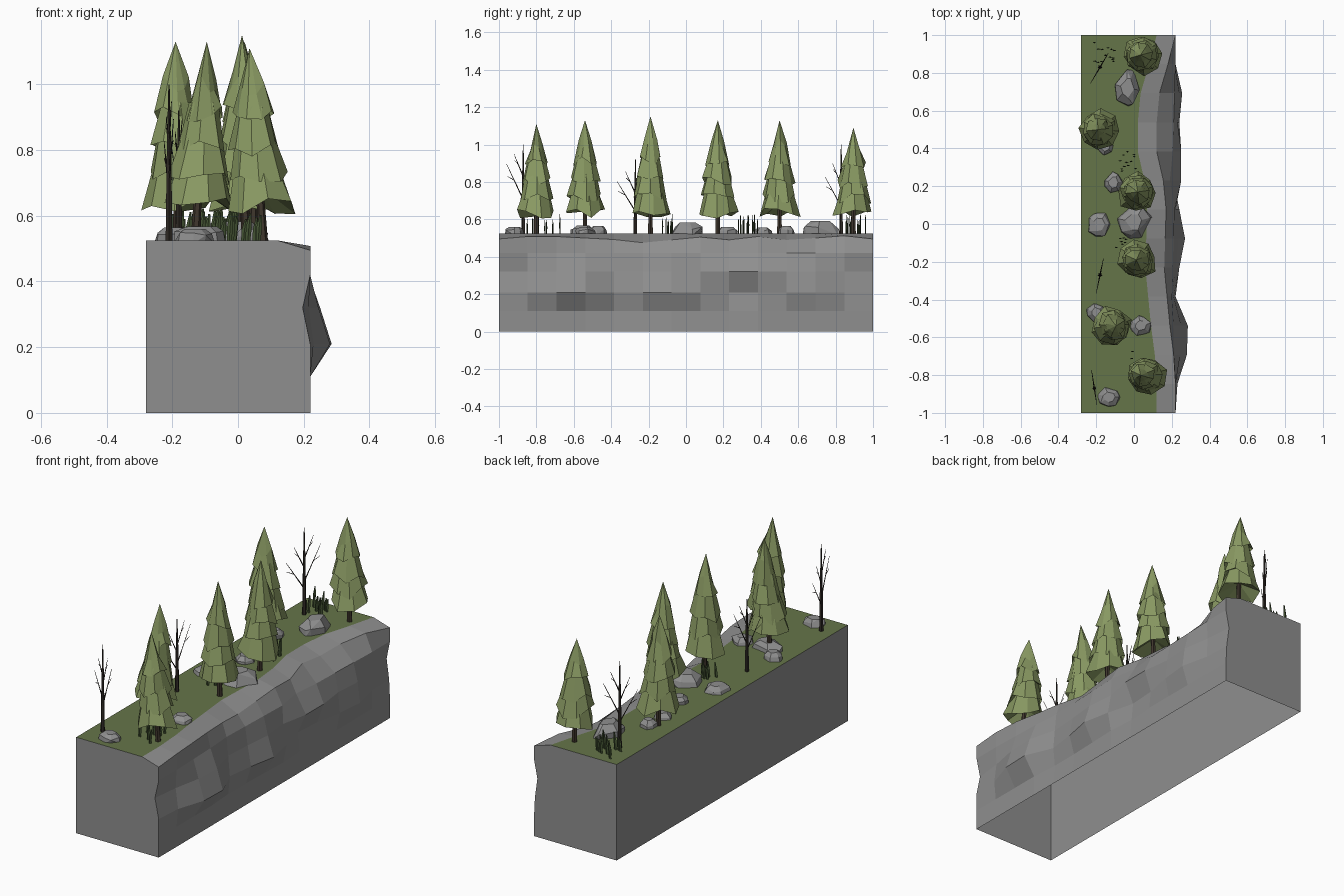
import bpy, bmesh, math, random
from mathutils import Vector, Matrix

if "Cube" in bpy.data.objects:
    bpy.data.objects.remove(bpy.data.objects["Cube"])

random.seed(4)
TOP = 0.525


def material(name, rgb):
    m = bpy.data.materials.new(name)
    m.diffuse_color = (*rgb, 1)
    m.use_nodes = True
    m.node_tree.nodes["Principled BSDF"].inputs["Base Color"].default_value = m.diffuse_color
    return m


ROCK = material("grey rock", (0.275, 0.275, 0.275))
GRASS = material("grass green", (0.13, 0.178, 0.066))
LEAF = material("pine green", (0.255, 0.325, 0.125))
BARK = material("brown bark", (0.05, 0.037, 0.026))
DEAD = material("dead wood", (0.03, 0.024, 0.019))
REED = material("dark reed green", (0.055, 0.085, 0.032))


def finish(name, bm, *mats, fix=True):
    if fix:
        bmesh.ops.recalc_face_normals(bm, faces=bm.faces)
    me = bpy.data.meshes.new(name)
    bm.to_mesh(me)
    bm.free()
    for m in mats:
        me.materials.append(m)
    ob = bpy.data.objects.new(name, me)
    bpy.context.collection.objects.link(ob)
    return ob


def stick(bm, a, b, r0, r1, sides=5):
    """Tapered rod between two points."""
    a, b = Vector(a), Vector(b)
    d = b - a
    rot = d.to_track_quat('Z', 'Y').to_matrix().to_4x4()
    bmesh.ops.create_cone(bm, cap_ends=True, segments=sides, radius1=r0, radius2=r1,
                          depth=d.length, matrix=Matrix.Translation((a + b) / 2) @ rot)


# Cliff block: one cross-section per column, grassy strip on top, rough +x face, open underside
edge = [.12, .12, .11, .09, .075, .06, .065, .07, .055, .02, .02, .035, .08, .12]
rim_z = [.495, .508, .508, .50, .492, .475, .49, .505, .49, .508, .49, .50, .512, .495]
face_rows = {
    0.42: [.22, .22, .215, .21, .20, .205, .21, .215, .19, .205, .21, .215, .22, .22],
    0.32: [.197, .215, .245, .25, .21, .22, .235, .22, .25, .25, .23, .24, .215, .20],
    0.21: [.22, .23, .28, .285, .22, .24, .27, .24, .20, .21, .24, .255, .22, .215],
    0.11: [.22, .22, .22, .22, .21, .21, .215, .22, .21, .22, .22, .22, .22, .22],
}
bm = bmesh.new()
columns = []
for i, b in enumerate(edge):
    y = -1 + 2 * i / 13
    prof = [(-.28, 0), (-.28, TOP), (b, TOP), (b + .1, rim_z[i])]
    prof += [(row[i], z) for z, row in face_rows.items()] + [(.22, 0)]
    columns.append([bm.verts.new((x, y, z)) for x, z in prof])
for p, q in zip(columns, columns[1:]):
    for k in range(len(p) - 1):
        f = bm.faces.new((p[k], p[k + 1], q[k + 1], q[k]))
        f.material_index = 1 if k == 1 else 0
bm.faces.new(columns[0])
bm.faces.new(columns[-1])
bmesh.ops.recalc_face_normals(bm, faces=bm.faces)
bm.normal_update()
if next(f for f in bm.faces if f.material_index == 1).normal.z < 0:
    bmesh.ops.reverse_faces(bm, faces=bm.faces)
finish("cliff_block", bm, ROCK, GRASS, fix=False)


# Pine trees: trunk plus stacked jagged skirts
def pine(x, y, top, lean):
    bm = bmesh.new()
    tip_x = x + lean
    stick(bm, (x - lean * .4, y, TOP - .01), (x, y, .70), .015, .011, 6)
    finish("pine_trunk", bm, BARK)
    bm = bmesh.new()
    n, base = 8, 0.63
    h = top - base
    spin = random.uniform(0, 1)
    # (height fraction, radius) for upper and lower ring of each skirt
    tiers = [((1, 0), (.55, .066)), ((.63, .045), (.35, .083)),
             ((.43, .060), (.17, .094)), ((.25, .070), (0, .106))]

    def ring(t, r, jag):
        cx = x + (tip_x - x) * t
        out = []
        for k in range(n):
            a = spin + math.tau * k / n
            rr = r * random.uniform(.84, 1.08) if jag else r
            dz = random.uniform(-.026, .028) if jag else 0
            out.append(bm.verts.new((cx + rr * math.cos(a), y + rr * math.sin(a), base + h * t + dz)))
        return out

    def bridge(a, b):
        for k in range(n):
            bm.faces.new((a[k], a[(k + 1) % n], b[(k + 1) % n], b[k]))

    last = None
    for i, (up, low) in enumerate(tiers):
        spin += .2
        if i == 0:
            tip = bm.verts.new((tip_x, y, top))
            upper = ring(.74, .037, True)
            for k in range(n):
                bm.faces.new((tip, upper[k], upper[(k + 1) % n]))
        else:
            upper = ring(*up, False)
            bridge(last, upper)
        last = ring(*low, True)
        bridge(upper, last)
    hub = bm.verts.new((x, y, base + .06))
    for k in range(n):
        bm.faces.new((hub, last[k], last[(k + 1) % n]))
    finish("pine_foliage", bm, LEAF)


for spec in [(.065, -.80, 1.11, -.03), (-.12, -.54, 1.13, .025), (.02, -.19, 1.15, -.008),
             (.015, .17, 1.13, .005), (-.185, .50, 1.13, -.005), (.045, .895, 1.09, -.01)]:
    pine(*spec)


# Dead trees: thin trunk with branches lying in one vertical plane
def dead_tree(x, y, top, dx, dy):
    bm = bmesh.new()
    d = Vector((dx, dy, 0)).normalized()
    h = top - TOP
    o = Vector((x, y, TOP - .01))
    up = Vector((0, 0, 1))
    mid = o + up * h * .6
    stick(bm, o, mid, .011, .007)
    stick(bm, mid, (x, y, top), .007, .002)
    for t, side, reach, rise in [(.32, 1, .10, .16), (.40, -1, .09, .19),
                                 (.56, 1, .055, .12), (.66, -1, .05, .12)]:
        a = o + up * h * t
        b = a + d * side * reach + up * rise
        stick(bm, a, b, .0035, .001, 4)
        m = a.lerp(b, .55)
        stick(bm, m, m + d * side * reach * .4 + up * .02, .002, .001, 4)
    finish("dead_tree", bm, DEAD)


dead_tree(-.18, .83, 1.0, -.5, -.85)
dead_tree(-.18, -.27, .92, -.2, -.95)
dead_tree(-.21, -.87, 1.0, -.15, .98)

# Boulders: faceted squashed hulls half sunk in the grass
for x, y, rx, ry, top in [(-.035, .72, .08, .10, .595), (-.15, .41, .05, .05, .56),
                          (-.11, .22, .055, .06, .565), (-.185, 0, .065, .075, .565),
                          (0, .01, .10, .09, .588), (.035, -.54, .06, .06, .565),
                          (-.20, -.47, .055, .055, .57), (-.11, -.55, .09, .075, .572),
                          (-.13, -.915, .065, .055, .565), (-.15, .54, .045, .045, .57)]:
    bm = bmesh.new()
    for k in range(7):
        a = math.tau * k / 7 + random.uniform(-.3, .3)
        for z, s in ((TOP - .01, 1), (TOP + (top - TOP) * random.uniform(.3, .6), .92), (top - .005, .5)):
            s *= random.uniform(.82, 1.08)
            bm.verts.new((x + rx * s * math.cos(a), y + ry * s * math.sin(a), z))
    hull = bmesh.ops.convex_hull(bm, input=bm.verts)
    bmesh.ops.delete(bm, geom=list({v for v in hull["geom_interior"] if isinstance(v, bmesh.types.BMVert)}),
                     context='VERTS')
    bmesh.ops.dissolve_limit(bm, angle_limit=.3, verts=bm.verts, edges=bm.edges)
    finish("boulder", bm, ROCK)

# Reed tufts: upright pointed blades
for cx, cy, wx, wy, count in [(-.15, .91, .065, .055, 14), (-.04, .34, .055, .06, 12),
                              (-.08, -.10, .04, .03, 7), (.02, -.76, .05, .09, 10)]:
    bm = bmesh.new()
    for _ in range(count):
        x, y = cx + random.uniform(-wx, wx), cy + random.uniform(-wy, wy)
        h = random.uniform(.065, .11)
        rings = [[bm.verts.new((x + sx * w + lean, y + sy * w * .4, TOP - .005 + h * t))
                  for sx, sy in ((-1, 0), (0, -1), (1, 0), (0, 1))]
                 for t, w, lean in ((0, .007, 0), (.5, .009, .003), (1, .003, .008))]
        for p, q in zip(rings, rings[1:]):
            for k in range(4):
                bm.faces.new((p[k], p[(k + 1) % 4], q[(k + 1) % 4], q[k]))
        bm.faces.new(rings[-1])
        bm.faces.new(rings[0])
    finish("reed_tuft", bm, REED)
